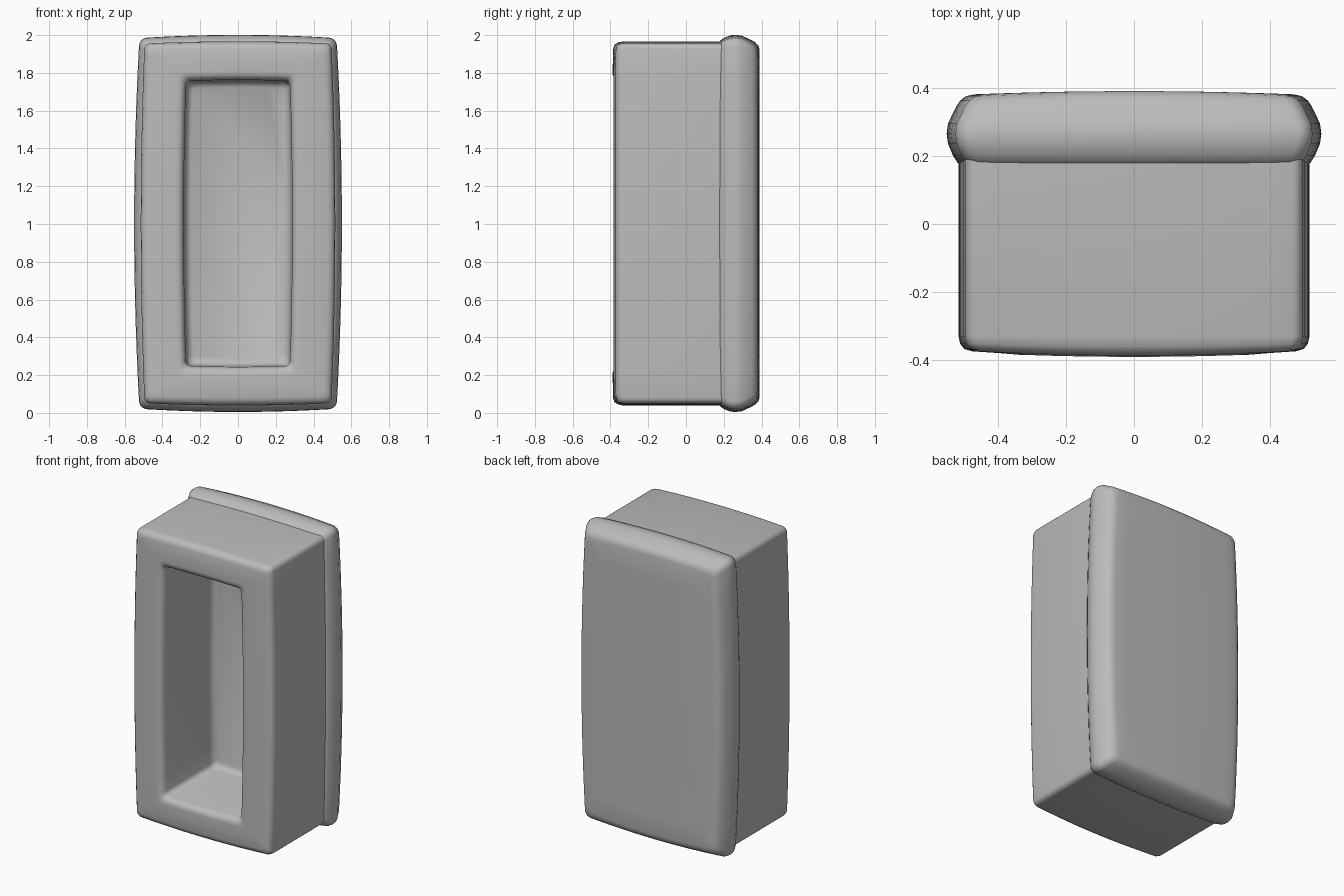
import bpy, bmesh, math

cube = bpy.data.objects.get("Cube")
if cube:
    bpy.data.objects.remove(cube)

grey = bpy.data.materials.new("plain grey")
grey.use_nodes = True
grey.diffuse_color = (0.5, 0.5, 0.5, 1)
grey.node_tree.nodes["Principled BSDF"].inputs["Base Color"].default_value = (0.5, 0.5, 0.5, 1)

CENTRE_Z = 1.003


def outline(y, w, h, r, bulge_x, bulge_z, dome):
    """Rounded rectangle whose sides bow outwards, bent along y by dome."""
    flat = []
    steps, side = 5, 14
    corners = [(1, 1, 0), (-1, 1, 1), (-1, -1, 2), (1, -1, 3)]
    arcs = []
    for sx, sz, quarter in corners:
        arc = []
        for i in range(steps + 1):
            a = (quarter + i / steps) * math.pi / 2
            arc.append((sx * (w - r) + r * math.cos(a), sz * (h - r) + r * math.sin(a)))
        arcs.append(arc)
    for k, arc in enumerate(arcs):
        flat += arc
        (x0, z0), (x1, z1) = arc[-1], arcs[(k + 1) % 4][0]
        for i in range(1, side):
            t = i / side
            flat.append((x0 + (x1 - x0) * t, z0 + (z1 - z0) * t))
    points = []
    for x, z in flat:
        bx = x + bulge_x * (x / w) * (1 - (z / h) ** 2)
        bz = z + bulge_z * (z / h) * (1 - (x / w) ** 2)
        by = y + dome * (1 - min(1, (x / 0.5) ** 2))
        points.append((bx, by, bz + CENTRE_Z))
    return points


def shell(name, rings, cap_first=False, cap_last=False):
    """Skin a list of outlines into one smooth part."""
    bm = bmesh.new()
    loops = [[bm.verts.new(p) for p in outline(*ring)] for ring in rings]
    n = len(loops[0])
    for a, b in zip(loops, loops[1:]):
        for i in range(n):
            j = (i + 1) % n
            bm.faces.new((a[i], a[j], b[j], b[i]))
    if cap_first:
        bm.faces.new(loops[0])
    if cap_last:
        bm.faces.new(loops[-1])
    bmesh.ops.recalc_face_normals(bm, faces=bm.faces)
    mesh = bpy.data.meshes.new(name)
    bm.to_mesh(mesh)
    bm.free()
    mesh.materials.append(grey)
    obj = bpy.data.objects.new(name, mesh)
    bpy.context.collection.objects.link(obj)
    bpy.ops.object.select_all(action="DESELECT")
    obj.select_set(True)
    bpy.context.view_layer.objects.active = obj
    bpy.ops.object.shade_smooth_by_angle(angle=math.radians(40))
    return obj


# Casing: outer walls, rounded front edge, raised lip and deep recess
casing = [
    (0.25, 0.495, 0.952, 0.03, 0.02, 0.012, 0),
    (-0.33, 0.495, 0.952, 0.03, 0.02, 0.012, 0),
    (-0.352, 0.49, 0.947, 0.03, 0.02, 0.012, -0.006),
    (-0.366, 0.478, 0.935, 0.03, 0.02, 0.012, -0.012),
    (-0.371, 0.455, 0.912, 0.03, 0.02, 0.012, -0.015),
    (-0.373, 0.38, 0.85, 0.03, 0.016, 0.008, -0.014),
    (-0.376, 0.32, 0.80, 0.03, 0.012, 0.004, -0.014),
    (-0.374, 0.30, 0.78, 0.03, 0.012, 0.004, -0.013),
    (-0.364, 0.285, 0.765, 0.03, 0.012, 0.004, -0.011),
    (-0.345, 0.275, 0.755, 0.03, 0.012, 0.004, -0.006),
    (0.10, 0.270, 0.750, 0.03, 0.012, 0.004, 0),
    (0.125, 0.262, 0.742, 0.03, 0.012, 0.004, 0),
    (0.14, 0.24, 0.72, 0.03, 0.012, 0.004, 0),
]
shell("casing", casing, cap_last=True)

# Back cover: wider rounded rim and gently domed panel
RIM = (0.028, 0.017)
cover = [
    (0.175, 0.48, 0.94, 0.04, *RIM, 0),
    (0.18, 0.49, 0.95, 0.04, *RIM, 0),
    (0.20, 0.503, 0.965, 0.04, *RIM, 0),
    (0.235, 0.518, 0.979, 0.04, *RIM, 0),
    (0.265, 0.522, 0.981, 0.04, *RIM, 0),
    (0.295, 0.518, 0.977, 0.04, *RIM, 0),
    (0.345, 0.494, 0.953, 0.04, *RIM, 0.003),
    (0.362, 0.482, 0.941, 0.04, *RIM, 0.006),
    (0.374, 0.465, 0.924, 0.04, *RIM, 0.010),
    (0.378, 0.44, 0.90, 0.04, *RIM, 0.012),
]
# Panel rings shrink to the centre so the dome stays smooth
for s in (0.85, 0.65, 0.45, 0.25, 0.08):
    cover.append((0.378, 0.44 * s, 0.90 * s, 0.04 * s, RIM[0] * s, RIM[1] * s, 0.012))
shell("back_cover", cover, cap_last=True)
